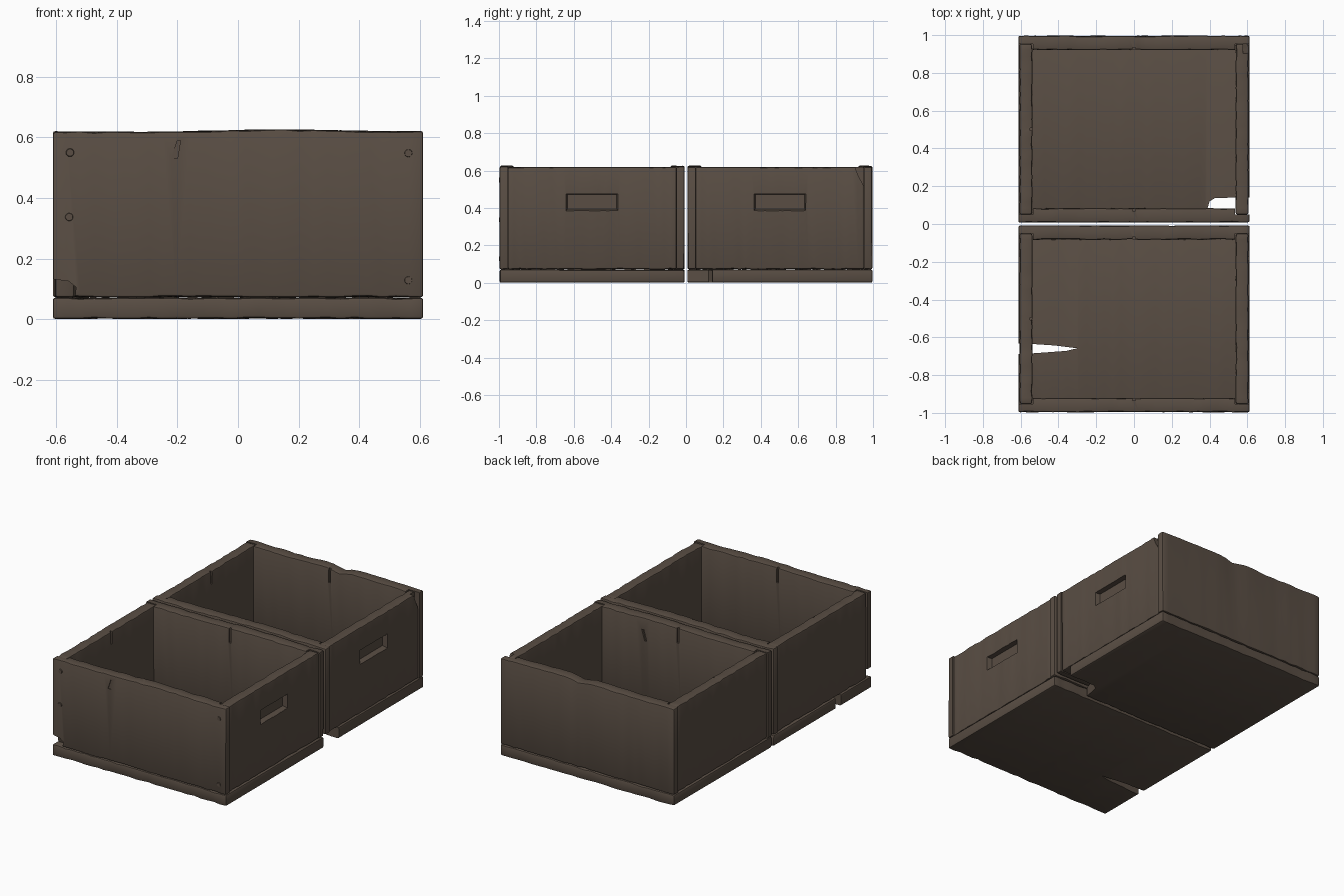
import bpy, bmesh, math, random
from mathutils import Vector

random.seed(4)
cube = bpy.data.objects.get("Cube")
if cube:
    bpy.data.objects.remove(cube, do_unlink=True)

wood = bpy.data.materials.new("weathered brown wood")
wood.use_nodes = True
COLOR = (0.1, 0.075, 0.057, 1)
wood.diffuse_color = COLOR
wood.node_tree.nodes["Principled BSDF"].inputs["Base Color"].default_value = COLOR
wood.node_tree.nodes["Principled BSDF"].inputs["Roughness"].default_value = 0.9


def add_object(name, bm):
    bmesh.ops.recalc_face_normals(bm, faces=bm.faces)
    mesh = bpy.data.meshes.new(name)
    bm.to_mesh(mesh)
    bm.free()
    mesh.materials.append(wood)
    obj = bpy.data.objects.new(name, mesh)
    bpy.context.collection.objects.link(obj)
    return obj


def prism(outline, axis, lo, hi):
    """Cutter: 2D outline swept along one axis."""
    bm = bmesh.new()
    rings = []
    for level in (lo, hi):
        ring = []
        for point in outline:
            co = list(point)
            co.insert(axis, level)
            ring.append(bm.verts.new(co))
        rings.append(ring)
        bm.faces.new(ring)
    count = len(outline)
    for i in range(count):
        j = (i + 1) % count
        bm.faces.new((rings[0][i], rings[0][j], rings[1][j], rings[1][i]))
    return add_object("cutter", bm)


def box(x0, x1, y0, y1, z0, z1):
    return prism([(x0, y0), (x1, y0), (x1, y1), (x0, y1)], 2, z0, z1)


def hand_pocket(side, y):
    """Cutter: hand hold that narrows towards its floor."""
    cutter = box(0.575, 0.65, y - 0.15, y + 0.15, 0.37, 0.48)
    for v in cutter.data.vertices:
        if v.co.x < 0.6:
            v.co.y = y + (v.co.y - y) * 0.87
            v.co.z = 0.395 if v.co.z < 0.4 else 0.472
        v.co.x *= side
    return cutter


def board(name, lo, hi, long_axis, cutters=(), wave=None, wear=0.005):
    """Plank with worn, bevelled edges and optional cut-outs."""
    lo, hi = Vector(lo), Vector(hi)
    mid, size = (lo + hi) / 2, hi - lo
    bm = bmesh.new()
    bmesh.ops.create_cube(bm, size=1)
    for v in bm.verts:
        v.co = Vector([c * s for c, s in zip(v.co, size)]) + mid
    along = [e for e in bm.edges
             if abs((e.verts[0].co - e.verts[1].co)[long_axis]) > 0.5 * size[long_axis]]
    bmesh.ops.subdivide_edges(bm, edges=along, cuts=26, use_grid_fill=True)
    for v in bm.verts:
        top = v.co.z > mid.z
        for axis in range(3):
            if axis != long_axis:
                direction = 1 if v.co[axis] < mid[axis] else -1
                v.co[axis] += direction * wear * random.random() ** 2
        if wave and top:
            v.co.z += wave(v.co.x)
    obj = add_object(name, bm)
    bevel = obj.modifiers.new("worn edge", "BEVEL")
    bevel.width = 0.009
    bevel.segments = 2
    bevel.limit_method = "ANGLE"
    bevel.angle_limit = math.radians(40)
    for cutter in cutters:
        cut = obj.modifiers.new("cut", "BOOLEAN")
        cut.object = cutter
        cut.operation = "DIFFERENCE"
        cut.solver = "EXACT"
    # Bake the modifiers, then discard the cutters
    bpy.context.view_layer.update()
    graph = bpy.context.evaluated_depsgraph_get()
    baked = bpy.data.meshes.new_from_object(obj.evaluated_get(graph))
    obj.modifiers.clear()
    obj.data = baked
    for cutter in cutters:
        bpy.data.objects.remove(cutter, do_unlink=True)
    bpy.ops.object.select_all(action="DESELECT")
    obj.select_set(True)
    bpy.context.view_layer.objects.active = obj
    bpy.ops.object.shade_smooth_by_angle(angle=math.radians(30))
    return obj


W = 0.612       # half width of a crate
INNER = 0.537   # inner face of the side boards
FLOOR = 0.071   # top of the floor panel
RIM = 0.622


def gentle_wave(x):
    return 0.005 * math.sin(5 * x + 0.8) * (1 - (x / W) ** 2)


def dented_wave(x):
    return gentle_wave(x) - 0.02 * math.exp(-((x - 0.06) / 0.05) ** 2)


def make_crate(prefix, y, floor_cutters, front_cutters, chipped):
    # Floor panel
    board(prefix + "_floor", (-W, y - 0.495, 0), (W, y + 0.495, FLOOR), 0, floor_cutters)

    # End boards with rabbeted corners and a split in the inner face
    for label, sign in (("front", -1), ("back", 1)):
        outer, inner = y + sign * 0.495, y + sign * 0.418
        cuts = []
        for side in (-1, 1):
            xs = sorted((side * (INNER - 0.001), side * 0.7))
            ys = sorted((y + sign * 0.452, y + sign * 0.38))
            cuts.append(box(*xs, *ys, 0, 0.7))
        ys = sorted((inner - sign * 0.02, inner + sign * 0.014))
        cuts.append(box(-0.007, 0.007, *ys, 0.53, 0.7))
        if sign < 0:
            cuts += front_cutters
        dented = chipped and sign > 0
        board(f"{prefix}_{label}_board", (-W, min(outer, inner), FLOOR),
              (W, max(outer, inner), RIM), 0, cuts,
              dented_wave if dented else gentle_wave)

    # Side boards with hand holds
    for label, side in (("left", 1), ("right", -1)):
        xs = sorted((side * INNER, side * 0.607))
        cuts = [hand_pocket(side, y)]
        if side < 0:
            cuts.append(box(-0.55, -0.52, y - 0.006, y + 0.006, 0.54, 0.7))
        elif chipped:
            corner = [(y + 0.39, 0.65), (y + 0.42, 0.57), (y + 0.47, 0.48), (y + 0.47, 0.65)]
            cuts.append(prism(corner, 0, 0.578, 0.65))
        board(f"{prefix}_{label}_board", (xs[0], y - 0.451, FLOOR),
              (xs[1], y + 0.451, RIM - 0.002), 1, cuts)


# Front crate: long split in the floor, broken lower corner on the front board
split = [(-0.65, -0.632), (-0.54, -0.635), (-0.42, -0.643), (-0.3, -0.658),
         (-0.36, -0.672), (-0.54, -0.685), (-0.65, -0.69)]
broken = [(-0.65, 0.06), (-0.54, 0.06), (-0.535, 0.105), (-0.56, 0.125),
          (-0.6, 0.13), (-0.65, 0.14)]
make_crate("front_crate", -0.502, [prism(split, 2, -0.1, 0.2)],
           [prism(broken, 1, -1.1, -0.8),
            prism([(-0.22, 0.53), (-0.2, 0.53), (-0.19, 0.59), (-0.2, 0.59)], 1, -1.1, -0.99)],
           False)

# Back crate: missing floor corner, chipped side and back boards
missing = [(0.7, -0.05), (0.36, -0.05), (0.39, 0.085), (0.4, 0.12), (0.43, 0.138), (0.7, 0.142)]
gouge = [(0.22, 0.48), (0.235, 0.48), (0.255, 0.55), (0.24, 0.55)]
make_crate("back_crate", 0.502, [prism(missing, 2, -0.1, 0.2)],
           [prism(gouge, 1, 0.07, 0.12)], True)

# Nail heads on the front face
for x, z in ((-0.555, 0.55), (-0.558, 0.337), (0.563, 0.548), (0.563, 0.128)):
    bm = bmesh.new()
    bmesh.ops.create_cone(bm, cap_ends=True, segments=12, radius1=0.014,
                          radius2=0.012, depth=0.006)
    for v in bm.verts:
        v.co = Vector((x + v.co.x, -0.996 - v.co.z, z + v.co.y))
    add_object("nail_head", bm)
